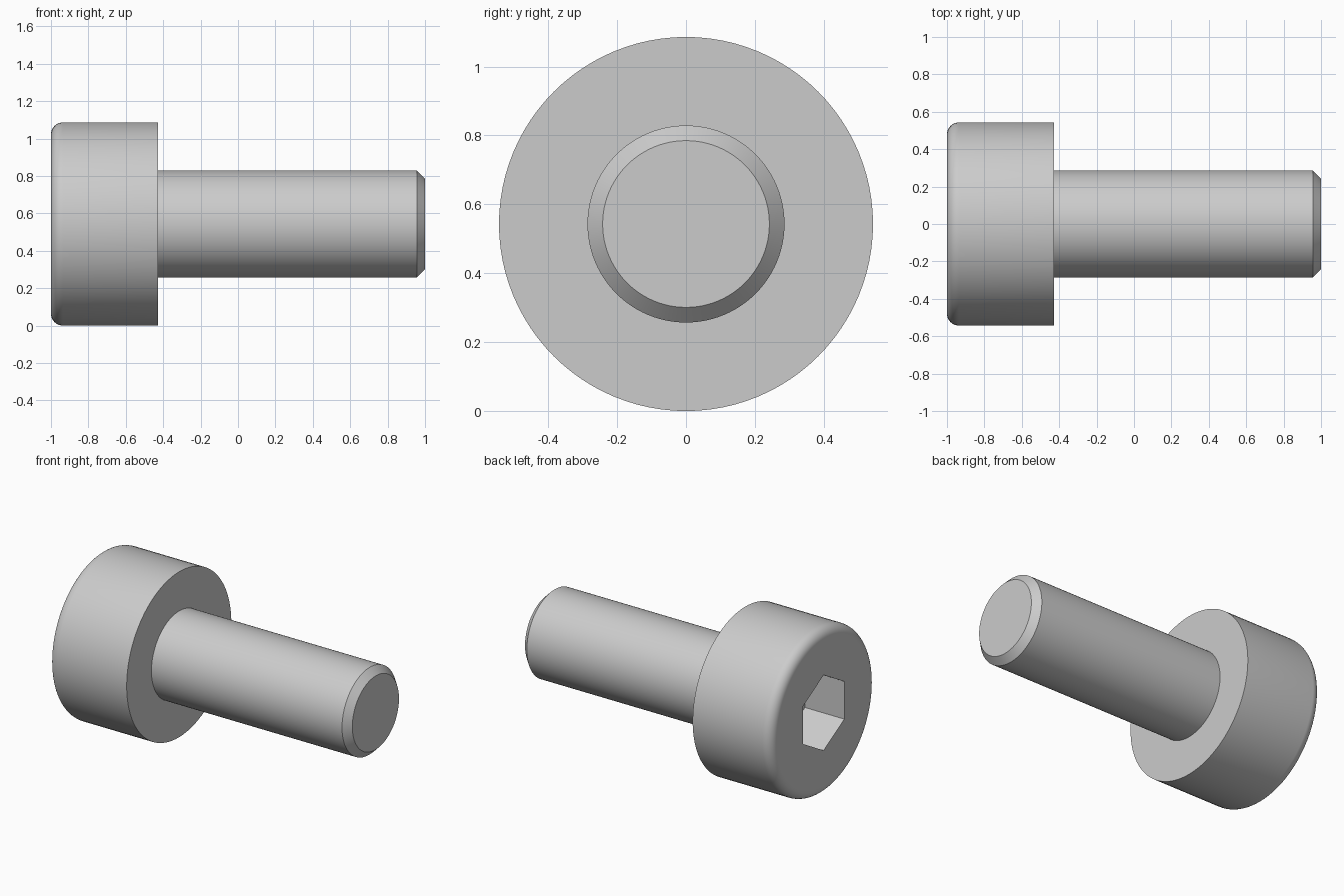
import bpy, bmesh
from math import pi, sin, cos

if "Cube" in bpy.data.objects:
    bpy.data.objects.remove(bpy.data.objects["Cube"])

N = 96                      # segments round the axis (multiple of 6)
HEAD_R, SHAFT_R = 0.543, 0.286
HEAD_X, FILLET = -0.4286, 0.064
FLATS, DEPTH = 0.4286, 0.286


def ring(bm, x, radius):
    """Ring of vertices round the screw axis; radius is a function of angle."""
    out = []
    for i in range(N):
        a = 2 * pi * i / N  # angle 0 points up
        r = radius(a)
        out.append(bm.verts.new((x, r * sin(a), HEAD_R + r * cos(a))))
    return out


def circle(r):
    return lambda a: r


def hexagon(a):
    # corners at top and bottom, flats facing the sides
    return FLATS / 2 / cos(a % (pi / 3) - pi / 6)


def loft(name, sections):
    """Skin a row of rings and cap both ends."""
    bm = bmesh.new()
    rings = [ring(bm, x, f) for x, f in sections]
    for r0, r1 in zip(rings, rings[1:]):
        for i in range(N):
            j = (i + 1) % N
            bm.faces.new((r0[i], r0[j], r1[j], r1[i]))
    bm.faces.new(rings[0])
    bm.faces.new(rings[-1])
    bmesh.ops.recalc_face_normals(bm, faces=bm.faces)
    mesh = bpy.data.meshes.new(name)
    bm.to_mesh(mesh)
    bm.free()
    ob = bpy.data.objects.new(name, mesh)
    bpy.context.collection.objects.link(ob)
    bpy.ops.object.select_all(action='DESELECT')
    ob.select_set(True)
    bpy.context.view_layer.objects.active = ob
    bpy.ops.object.shade_smooth_by_angle(angle=pi / 6)
    return ob


# hex socket floor and mouth
sections = [(-1 + DEPTH, hexagon), (-1, hexagon)]
# rounded rim of the head
for k in range(9):
    t = k / 8 * pi / 2
    sections.append((-1 + FILLET * (1 - cos(t)),
                     circle(HEAD_R - FILLET * (1 - sin(t)))))
# head side, underside, plain shank and chamfered tip
sections += [(HEAD_X, circle(HEAD_R)), (HEAD_X, circle(SHAFT_R)),
             (0.956, circle(SHAFT_R)), (1.0, circle(0.242))]
loft("socket_head_screw", sections)
